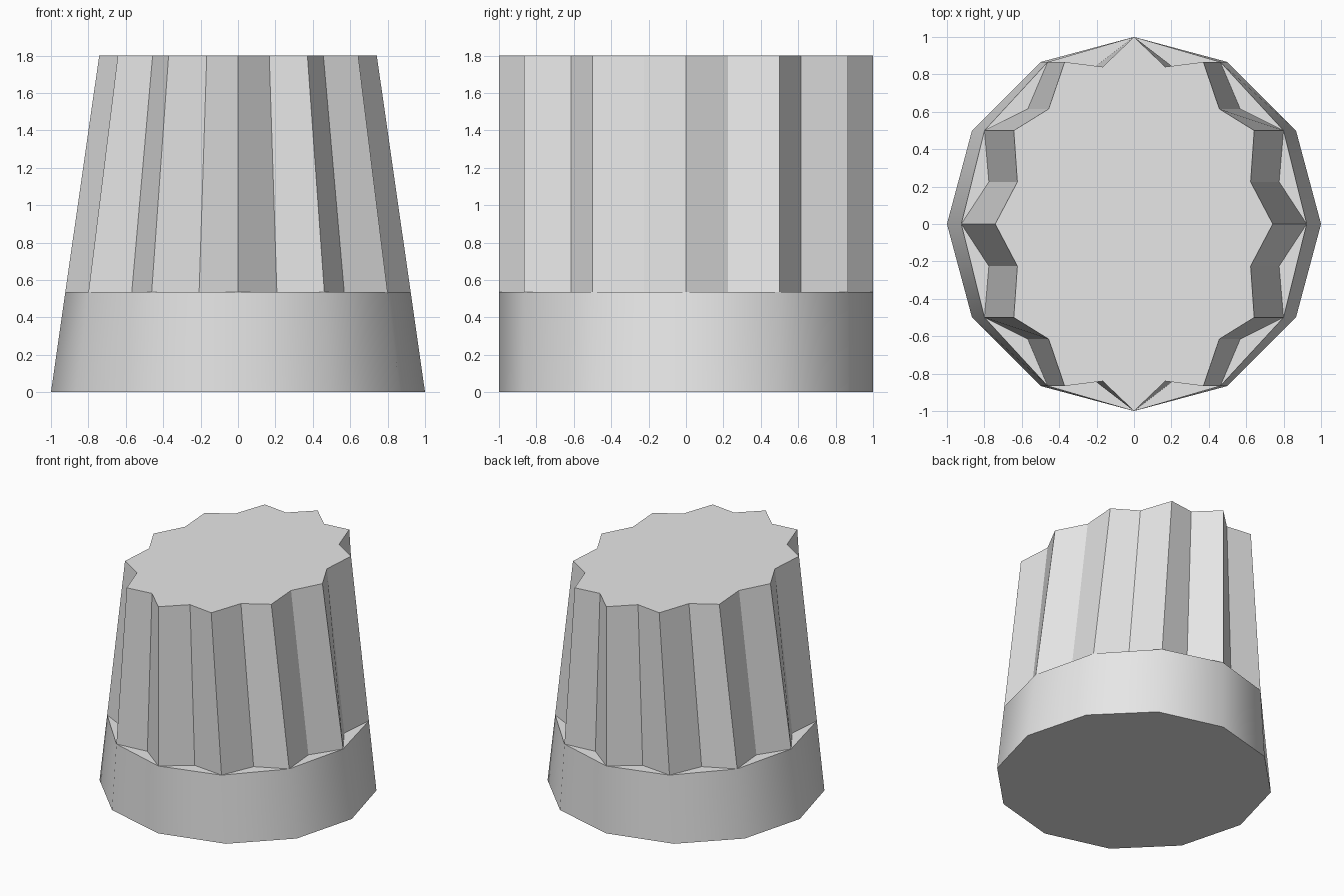
import bpy, bmesh, math

if "Cube" in bpy.data.objects:
    bpy.data.objects.remove(bpy.data.objects["Cube"])

SIDES = 12
HEIGHT, COLLAR_Z = 1.8, 0.535
TOP_SCALE = 0.742      # width narrows in x only
GROOVE_R = 0.87

grey = bpy.data.materials.new("light_grey")
grey.diffuse_color = (0.8, 0.8, 0.8, 1)
grey.use_nodes = True
grey.node_tree.nodes["Principled BSDF"].inputs["Base Color"].default_value = grey.diffuse_color

bm = bmesh.new()


def ring(z, notched):
    """Ring of points, with inset groove points between corners if notched."""
    s = 1 + (TOP_SCALE - 1) * z / HEIGHT
    pts = []
    for i in range(SIDES * 2):
        if i % 2 and not notched:
            continue
        r = GROOVE_R if i % 2 else 1.0
        a = math.pi * i / SIDES
        pts.append(bm.verts.new((r * math.cos(a) * s, r * math.sin(a), z)))
    return pts


bottom = ring(0, False)
collar = ring(COLLAR_Z, True)
top = ring(HEIGHT, True)
n = SIDES * 2

# Smooth collar and the small triangular ledges above it
for i in range(SIDES):
    j = (i + 1) % SIDES
    a, m, b = collar[2 * i], collar[2 * i + 1], collar[(2 * i + 2) % n]
    bm.faces.new((bottom[i], bottom[j], b, a)).smooth = True
    bm.faces.new((a, b, m))

# Fluted grip
for i in range(n):
    j = (i + 1) % n
    bm.faces.new((collar[i], collar[j], top[j], top[i]))

# Caps
bm.faces.new(top)
bm.faces.new(bottom[::-1])

# Keep rims crisp around the smooth collar
for e in bm.edges:
    if not all(f.smooth for f in e.link_faces):
        e.smooth = False

mesh = bpy.data.meshes.new("fluted_knob")
bm.to_mesh(mesh)
bm.free()
mesh.materials.append(grey)
knob = bpy.data.objects.new("fluted_knob", mesh)
bpy.context.collection.objects.link(knob)
